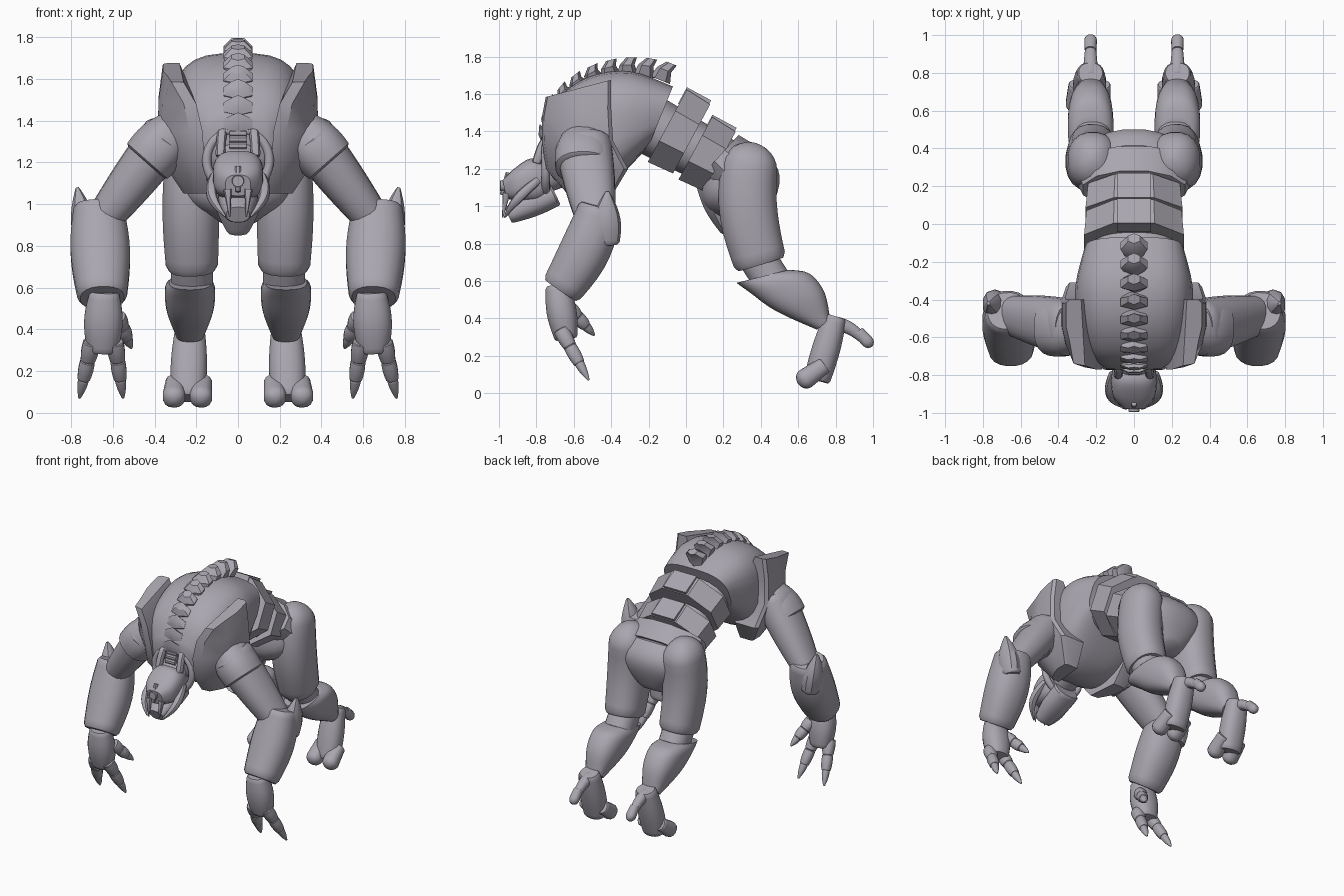
import bpy, bmesh, math
from mathutils import Vector

cube = bpy.data.objects.get("Cube")
if cube:
    bpy.data.objects.remove(cube, do_unlink=True)

# Single clay colour
clay = bpy.data.materials.new("grey_clay")
clay.use_nodes = True
colour = (0.4, 0.38, 0.43, 1)
clay.diffuse_color = colour
clay.node_tree.nodes["Principled BSDF"].inputs["Base Color"].default_value = colour


def skin(name, rings, mirror=False):
    """Close a stack of equal point rings into one solid, sharp only at hard edges."""
    bm = bmesh.new()
    rows = [[bm.verts.new(point) for point in ring] for ring in rings]
    count = len(rows[0])
    for low, high in zip(rows, rows[1:]):
        for i in range(count):
            j = (i + 1) % count
            bm.faces.new((low[i], low[j], high[j], high[i]))
    bm.faces.new(rows[0])
    bm.faces.new(rows[-1])
    bmesh.ops.recalc_face_normals(bm, faces=bm.faces)
    for face in bm.faces:
        face.smooth = True
    for edge in bm.edges:
        edge.smooth = edge.calc_face_angle(0) < math.radians(35)
    mesh = bpy.data.meshes.new(name)
    bm.to_mesh(mesh)
    bm.free()
    mesh.materials.append(clay)
    obj = bpy.data.objects.new(name, mesh)
    bpy.context.collection.objects.link(obj)
    if mirror:
        obj.modifiers.new("mirror", 'MIRROR')


def oval(centre, u, v, sides, power=2.3):
    """Superellipse ring around the centre with half axes u and v."""
    ring = []
    grow = 1 / math.cos(math.pi / sides)
    for i in range(sides):
        angle = 2 * math.pi * (i + 0.5) / sides
        ca, sa = math.cos(angle), math.sin(angle)
        x = math.copysign(abs(ca) ** (2 / power), ca) * grow
        y = math.copysign(abs(sa) ** (2 / power), sa) * grow
        ring.append(centre + u * x + v * y)
    return ring


def limb(name, start, end, r_start, r_end, bulge=0, bend=(0, 0, 0), wide=1,
         sides=20, mirror=True, faceted=False, dome=0):
    """Tapered, bulging and bent body part; dome is the rounded share at its start."""
    start, end, bend = Vector(start), Vector(end), Vector(bend)
    spots = [0, 1] if faceted else [0, .04] + [i / 10 for i in range(1, 10)] + [.96, 1]
    if dome:
        spots = [dome * (1 - math.cos(i * math.pi / 12)) for i in range(6)] + \
                [s for s in spots if s >= dome]
    rings = []
    for t in spots:
        wave = math.sin(math.pi * t)
        axis = (end - start + bend * math.pi * math.cos(math.pi * t)).normalized()
        side = Vector((0, 1, 0)) if abs(axis.x) > .9 else Vector((1, 0, 0))
        side = (side - axis * side.dot(axis)).normalized()
        radius = r_start + (r_end - r_start) * t + bulge * wave
        if t < dome:
            radius *= max(.1, math.sqrt(1 - (1 - t / dome) ** 2))
        elif t in (0, 1) and not faceted:
            radius *= .9
        rings.append(oval(start.lerp(end, t) + bend * wave, side * radius * wide,
                          axis.cross(side) * radius, sides, 2 if faceted else 2.3))
    skin(name, rings, mirror)


def loft(name, rows, mirror=False, x=0, power=2.5, steps=4):
    """Smooth loft; each row is half width, then y, z of the section's two ends."""
    rings = []
    last = len(rows) - 1
    for i in range(last * steps + 1):
        k = min(i // steps, last - 1)
        t = i / steps - k
        quad = zip(rows[max(k - 1, 0)], rows[k], rows[k + 1], rows[min(k + 2, last)])
        w, y1, z1, y2, z2 = [b + t / 2 * (c - a + t * (2 * a - 5 * b + 4 * c - d
                             + t * (3 * (b - c) + d - a))) for a, b, c, d in quad]
        top, low = Vector((x, y1, z1)), Vector((x, y2, z2))
        rings.append(oval((top + low) / 2, Vector((w, 0, 0)), (top - low) / 2, 28, power))
    skin(name, rings, mirror)


# Barrel chest
loft("chest", [(.26, -.07, 1.64, -.2, 1.32), (.31, -.3, 1.72, -.38, 1.14),
               (.3, -.52, 1.69, -.54, 1.08), (.25, -.69, 1.57, -.68, 1.12),
               (.15, -.77, 1.41, -.75, 1.2)], power=3)

# Ridge of back plates along an elliptical arc
plates = 10
for i in range(plates):
    f = i / (plates - 1)
    angle = math.radians(68 + 107 * f)
    centre = Vector((0, -.3 + .46 * math.cos(angle), 1.35 + .38 * math.sin(angle)))
    up = Vector((0, math.cos(angle), math.sin(angle)))
    back = Vector((0, up.z, -up.y))
    side = Vector((.06, 0, 0))
    tall = .075 - .045 * f
    skin("back_plate", [oval(centre - up * .03, side * .8, back * .05, 6),
                        oval(centre + up * tall * .4, side * 1.15, back * .035, 6),
                        oval(centre + up * tall + back * .025, side / 2, back * .025, 6)])

# Shoulder pads: chamfered plates wrapping the chest, stacked by height
pad = []
for z, inner, outer, front, rear in [(1.63, .26, .36, -.75, -.4), (1.5, .2, .38, -.77, -.4),
                                     (1.35, .17, .385, -.77, -.39), (1.2, .16, .36, -.75, -.31),
                                     (1.05, .14, .26, -.62, -.4)]:
    slope = max(0, z - 1.4) * .4
    plan = [(inner, 0), (inner + .06, .03), (outer - .02, .35),
            (outer, .6), (outer, .95), (outer - .02, 1), (inner + .02, 1)]
    pad.append([Vector((x, front + (rear - front) * f, z + slope * (f - .5))) for x, f in plan])
skin("shoulder_pad", pad, True)

# Waist: core and two faceted belts with raised back blocks
limb("waist_core", (0, -.2, 1.44), (0, .22, 1.21), .16, .14, wide=1.4, mirror=False)
lean = Vector((0, .45, .9))
for i in range(2):
    near = Vector((0, -.1 + .15 * i, 1.43 - .12 * i))
    far = near + Vector((0, .13, -.07))
    girth = .22 - .03 * i
    limb("waist_belt", near, far, girth, girth - .01, wide=1.2 + .15 * i,
         sides=8, mirror=False, faceted=True)
    lift = lean * (girth - .04)
    limb("belt_block", near + lift, far + lift, .05, .05, wide=1.8,
         sides=4, mirror=False, faceted=True)

# Pelvis with tapered rear and hanging front guard
limb("hip_belt", (0, .18, 1.27), (0, .29, 1.17), .15, .18, wide=1.8,
     sides=12, mirror=False, faceted=True)
limb("pelvis", (0, .24, 1.22), (0, .38, .92), .18, .06, .09, wide=1.3, mirror=False)
limb("front_guard", (0, .12, 1.14), (0, .22, .86), .07, .03, .02, wide=1.5,
     sides=8, mirror=False)

# Neck with collar, hoses and ribs
limb("neck", (0, -.62, 1.25), (0, -.78, 1.15), .13, .09, mirror=False)
bpy.ops.mesh.primitive_torus_add(location=(0, -.75, 1.21), rotation=(math.pi / 2, 0, 0),
                                 major_radius=.15, minor_radius=.022)
collar = bpy.context.object
collar.name = "collar"
collar.data.materials.append(clay)
bpy.ops.object.shade_smooth()
limb("neck_hose", (.065, -.7, 1.26), (.085, -.8, 1.23), .023, .023, bend=(0, 0, .1), sides=10)
for i in range(4):
    y, z = -.75 - .01 * i, 1.37 - .03 * i
    limb("neck_rib", (-.04, y, z), (.04, y, z), .016, .016, sides=8, mirror=False)

# Head, jaw, teeth and brow stud
loft("skull", [(.1, -.74, 1.23, -.72, 1.07), (.12, -.83, 1.255, -.79, 1.02),
               (.11, -.92, 1.2, -.9, 1.03), (.06, -.98, 1.14, -.96, 1.04)], power=2.8)
limb("jaw", (0, -.7, 1.07), (0, -.95, .95), .07, .045, .01, wide=1.35, mirror=False)
limb("mandible", (.11, -.79, 1.14), (.06, -.97, .94), .02, .004, .012,
     bend=(.04, -.02, 0), sides=10)
limb("fang", (.05, -.96, 1.07), (.04, -.98, .94), .02, .003, sides=10)
limb("brow_stud", (0, -.94, 1.11), (0, -.995, 1.11), .028, .028, sides=12, mirror=False)
limb("brow_bar", (0, -.95, 1.18), (0, -.985, 1.06), .014, .012, sides=8, mirror=False)

# Arms
limb("upper_arm", (.33, -.55, 1.34), (.66, -.48, .91), .15, .1, .01, wide=.8)
limb("shoulder_cap", (.29, -.55, 1.37), (.44, -.55, 1.2), .11, .145, .02, wide=.88)
limb("forearm", (.67, -.46, 1), (.65, -.67, .55), .11, .11, .025, bend=(0, .03, 0), wide=1.05)
limb("elbow_guard", (.72, -.43, .8), (.77, -.42, 1.08), .07, .01, .03, wide=.8, sides=10)
limb("hand", (.64, -.69, .58), (.65, -.64, .29), .06, .06, .02, wide=1.15)


def digit(name, base, tip):
    """Two overlapping joints and a claw, spaced evenly from base to tip."""
    base, tip = Vector(base), Vector(tip)
    for i, radius in enumerate((.04, .034, .026)):
        near, far = base.lerp(tip, i / 3), base.lerp(tip, (i + 1) / 3)
        limb(name, near, far, radius, .005 if i == 2 else radius * .85, .004, sides=12)


digit("inner_finger", (.59, -.67, .34), (.55, -.52, .07))
digit("outer_finger", (.7, -.67, .34), (.76, -.52, .07))
digit("thumb", (.58, -.63, .46), (.51, -.49, .31))

# Legs
limb("thigh", (.21, .36, 1.34), (.22, .4, .69), .14, .14, .015, bend=(.01, -.05, 0),
     wide=.88, dome=.2)
limb("knee", (.22, .37, .74), (.22, .46, .6), .1, .1)
loft("shin", [(.1, .55, .66, .27, .59), (.12, .66, .64, .34, .54),
              (.11, .74, .54, .48, .44), (.065, .77, .4, .7, .34)], True, x=.23)
limb("foot", (.23, .8, .41), (.24, .7, .07), .06, .07, .01, wide=1.15)
for x in (.18, .31):
    limb("toe", (x, .6, .05), (x - .01, .74, .15), .057, .045, sides=14, dome=.3)
limb("heel_spur", (.23, .79, .37), (.23, .95, .29), .042, .026, bend=(0, 0, .02), sides=12)
limb("heel_claw", (.23, .995, .25), (.23, .92, .33), .035, .03, sides=12, dome=.4)
